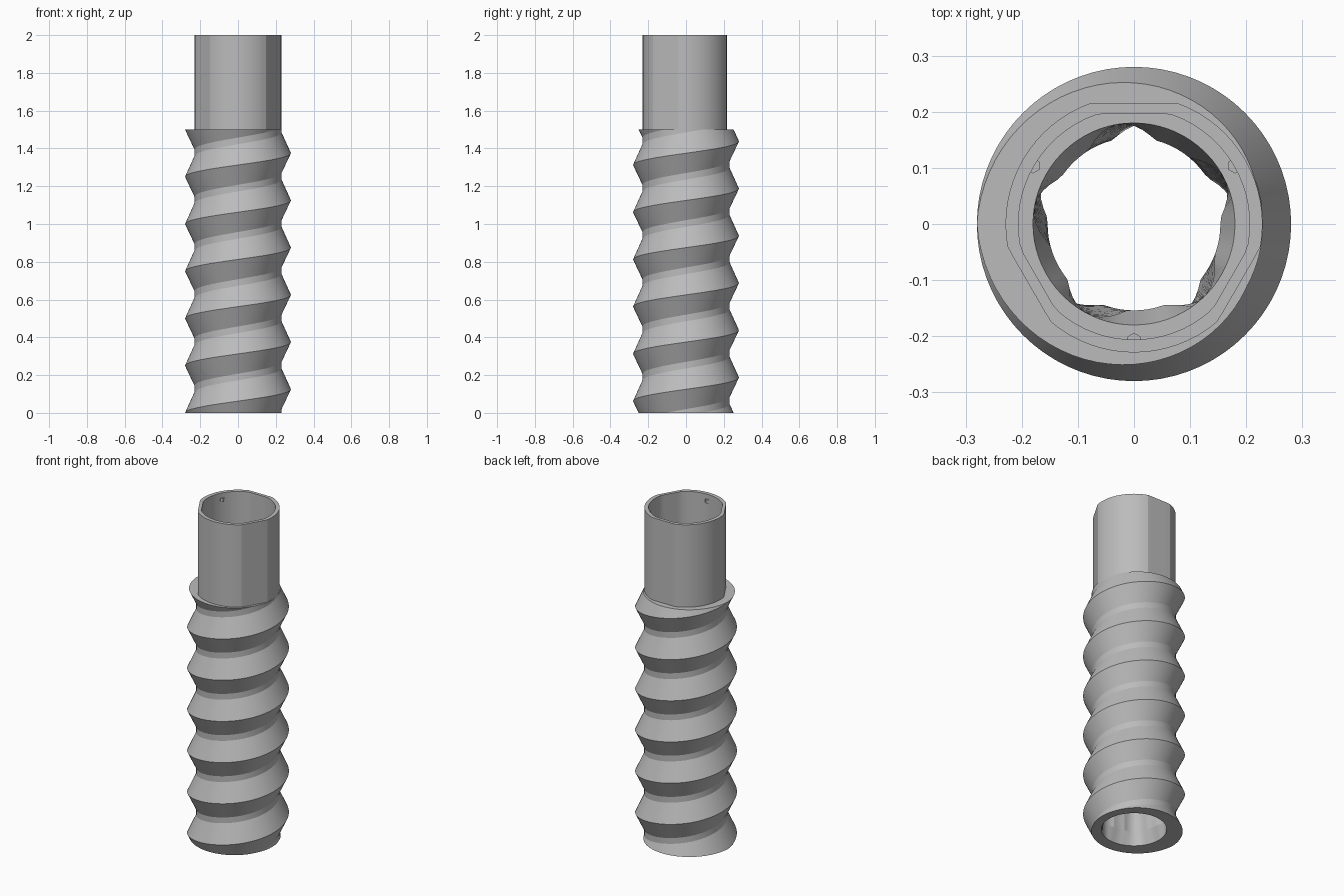
import bpy, bmesh, math
from mathutils import Vector

cube = bpy.data.objects.get("Cube")
if cube:
    bpy.data.objects.remove(cube)

SEG = 72
PITCH = 0.25
BODY_TOP = 1.5
TOP = 2.0
BORE = 0.18

metal = bpy.data.materials.new("plain_grey")
metal.use_nodes = True
GREY = (0.5, 0.5, 0.5, 1)
metal.diffuse_color = GREY
metal.node_tree.nodes["Principled BSDF"].inputs["Base Color"].default_value = GREY


def finish(bm, name):
    bmesh.ops.recalc_face_normals(bm, faces=bm.faces)
    mesh = bpy.data.meshes.new(name)
    bm.to_mesh(mesh)
    bm.free()
    obj = bpy.data.objects.new(name, mesh)
    obj.data.materials.append(metal)
    bpy.context.collection.objects.link(obj)
    bpy.ops.object.select_all(action='DESELECT')
    obj.select_set(True)
    bpy.context.view_layer.objects.active = obj
    bpy.ops.object.shade_smooth_by_angle(angle=math.radians(15))


def polar(r, a, z):
    return Vector((r * math.cos(a), r * math.sin(a), z))


def ring(bm, radius, z):
    """Closed loop whose radius is a function of the angle."""
    angles = [math.tau * i / SEG for i in range(SEG)]
    return [bm.verts.new(polar(radius(a), a, z)) for a in angles]


def skin(bm, rings, closed=True):
    for low, high in zip(rings, rings[1:]):
        n = len(low)
        for i in range(n if closed else n - 1):
            j = (i + 1) % n
            bm.faces.new((low[i], low[j], high[j], high[i]))


# Threaded sleeve: crest, root start and root end swept along one helix
bm = bmesh.new()
profile = [(0, 0.28), (0.11, 0.23), (0.145, 0.23)]
rails = []
for turn in range(-2, 8):
    for dz, r in profile:
        base = PITCH * (turn + 0.5) + dz
        rails.append([bm.verts.new(polar(r, math.tau * i / SEG, base + PITCH * i / SEG))
                      for i in range(SEG + 1)])
skin(bm, rails, closed=False)
bmesh.ops.remove_doubles(bm, verts=bm.verts, dist=1e-4)
for z, normal in ((0, (0, 0, -1)), (BODY_TOP, (0, 0, 1))):
    bmesh.ops.bisect_plane(bm, geom=bm.verts[:] + bm.edges[:] + bm.faces[:], dist=1e-5,
                           plane_co=(0, 0, z), plane_no=normal, clear_outer=True)


# Bore with five shallow twisted ridges that fade out at both ends
def bore_radius(depth, twist):
    def radius(a):
        wave = 0.5 - 0.5 * math.cos(5 * (a - math.pi / 2 - twist))
        return BORE - depth * min(1, 1.4 * wave)
    return radius


bore = [ring(bm, bore_radius(0, 0), 0)]
for k in range(9):
    t = k / 8
    bore.append(ring(bm, bore_radius(0.026, 0.3 * (t - 0.5)), 0.08 + 1.34 * t))
bore.append(ring(bm, bore_radius(0, 0), BODY_TOP))
skin(bm, bore)

# Flat end faces between thread outline and bore
for z in (0, BODY_TOP):
    rim = [e for e in bm.edges if e.is_boundary and all(abs(v.co.z - z) < 1e-4 for v in e.verts)]
    bmesh.ops.triangle_fill(bm, edges=rim, use_beauty=True, normal=(0, 0, 1))
finish(bm, "threaded_sleeve")


# Socket tube: round with three flats, outside and inside
def flatted(r, flat):
    def radius(a):
        off = (a - math.pi / 2 + math.pi / 3) % (math.tau / 3) - math.pi / 3
        return min(r, flat / math.cos(off))
    return radius


bm = bmesh.new()
outer, inner = flatted(0.229, 0.216), flatted(0.206, 0.197)
skin(bm, [ring(bm, outer, BODY_TOP), ring(bm, outer, TOP),
          ring(bm, inner, TOP), ring(bm, inner, BODY_TOP)])
bmesh.ops.remove_doubles(bm, verts=bm.verts, dist=1e-5)
finish(bm, "socket_tube")

# Small catches inside the socket mouth
for i, name in enumerate(("left_catch", "right_catch", "front_catch")):
    bm = bmesh.new()
    bmesh.ops.create_cone(bm, cap_ends=True, segments=6, radius1=0.014, radius2=0.014, depth=0.02)
    spot = polar(0.208, math.pi / 6 + i * math.tau / 3, 1.96)
    bmesh.ops.translate(bm, verts=bm.verts, vec=spot)
    finish(bm, name)
